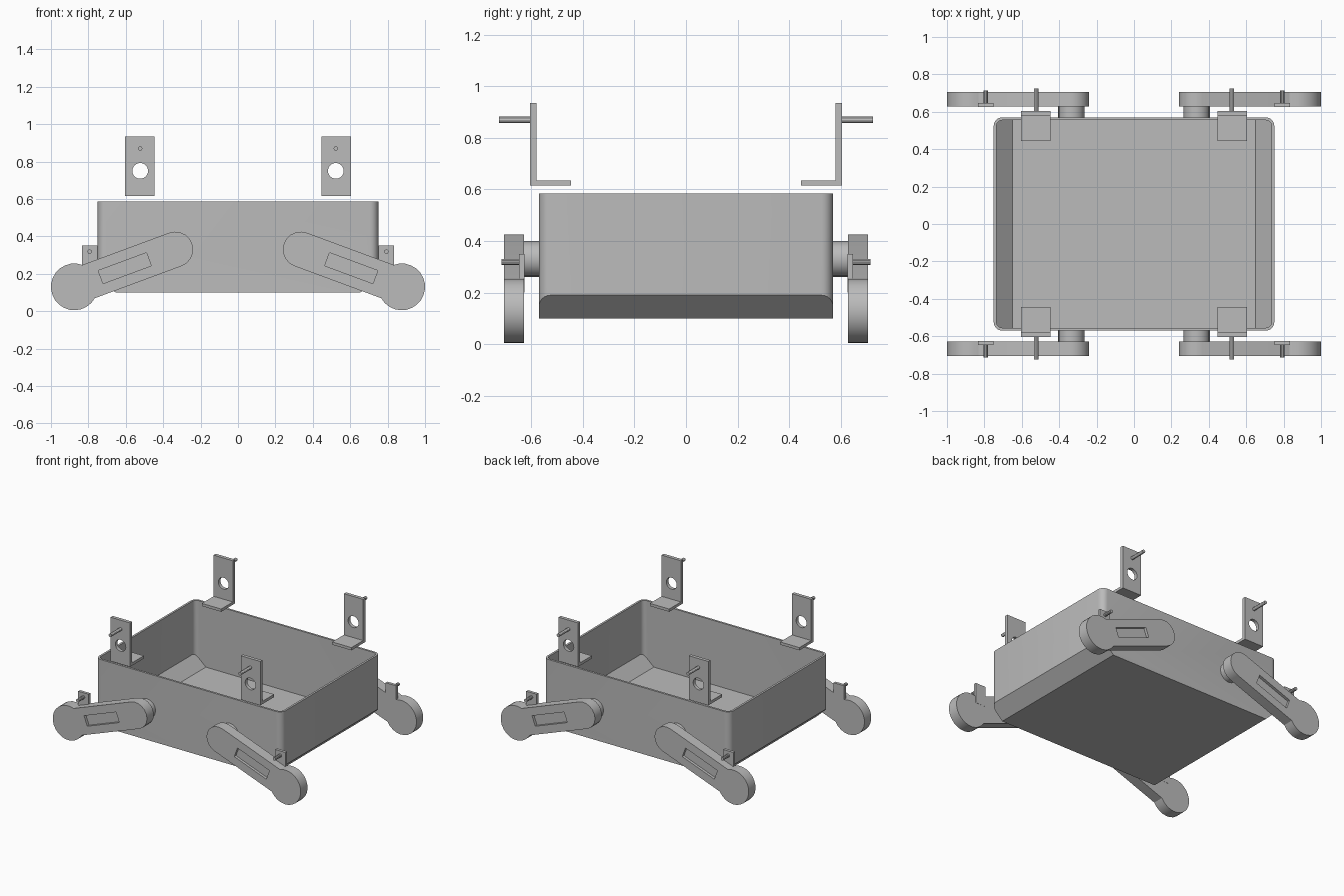
import bpy, bmesh, math
from mathutils import Vector

cube = bpy.data.objects.get("Cube")
if cube:
    bpy.data.objects.remove(cube, do_unlink=True)

grey = bpy.data.materials.new("plain_grey")
grey.use_nodes = True
COLOUR = (0.5, 0.5, 0.5, 1)
grey.diffuse_color = COLOUR
grey.node_tree.nodes["Principled BSDF"].inputs["Base Color"].default_value = COLOUR


def finish(name, bm):
    bmesh.ops.recalc_face_normals(bm, faces=bm.faces[:])
    mesh = bpy.data.meshes.new(name)
    bm.to_mesh(mesh)
    bm.free()
    mesh.materials.append(grey)
    obj = bpy.data.objects.new(name, mesh)
    bpy.context.collection.objects.link(obj)
    return obj


def smooth(obj, angle=30):
    bpy.ops.object.select_all(action='DESELECT')
    obj.select_set(True)
    bpy.context.view_layer.objects.active = obj
    bpy.ops.object.shade_smooth_by_angle(angle=math.radians(angle))


def extruded(points, offset):
    bm = bmesh.new()
    face = bm.faces.new([bm.verts.new(p) for p in points])
    ext = bmesh.ops.extrude_face_region(bm, geom=[face])
    verts = [g for g in ext["geom"] if isinstance(g, bmesh.types.BMVert)]
    bmesh.ops.translate(bm, verts=verts, vec=offset)
    return bm


def prism(name, outline, y0, y1, sx, sy):
    """Extrude an x-z outline along y, mirrored into one corner."""
    pts = [(sx * x, sy * y0, z) for x, z in outline]
    return finish(name, extruded(pts, (0, sy * (y1 - y0), 0)))


def arc(cx, cz, r, start, end, n):
    steps = [math.radians(start + (end - start) * i / n) for i in range(n + 1)]
    return [(cx + r * math.cos(a), cz + r * math.sin(a)) for a in steps]


def circle(cx, cz, r, n):
    return arc(cx, cz, r, 0, 360, n)[:-1]


def rect(x0, x1, z0, z1):
    return [(x0, z0), (x1, z0), (x1, z1), (x0, z1)]


def cut(obj, cutter):
    mod = obj.modifiers.new("cut", 'BOOLEAN')
    mod.operation = 'DIFFERENCE'
    mod.solver = 'EXACT'
    mod.object = cutter
    bpy.context.view_layer.objects.active = obj
    bpy.ops.object.modifier_apply(modifier=mod.name)
    bpy.data.objects.remove(cutter, do_unlink=True)


# Open tray with rounded corners and sloped lower ends
W, D, R, LOW, TOP = 0.75, 0.57, 0.045, 0.10, 0.585
outline = []
for cx, cy, a in ((1, 1, 0), (-1, 1, 90), (-1, -1, 180), (1, -1, 270)):
    outline += arc(cx * (W - R), cy * (D - R), R, a, a + 90, 6)
bm = extruded([(x, y, LOW) for x, y in outline], (0, 0, TOP - LOW))
for s in (-1, 1):
    res = bmesh.ops.bisect_plane(
        bm, geom=bm.verts[:] + bm.edges[:] + bm.faces[:], dist=1e-5,
        plane_co=(s * W, 0, 0.19), plane_no=Vector((s * 0.09, 0, -0.095)).normalized(),
        clear_outer=True)
    rim = [g for g in res["geom_cut"] if isinstance(g, bmesh.types.BMEdge)]
    bmesh.ops.holes_fill(bm, edges=rim, sides=0)
bmesh.ops.recalc_face_normals(bm, faces=bm.faces[:])
lid = [f for f in bm.faces if f.normal.z > 0.9]
bmesh.ops.delete(bm, geom=lid, context='FACES_ONLY')
tray = finish("tray", bm)
wall = tray.modifiers.new("wall", 'SOLIDIFY')
wall.thickness = 0.015
wall.offset = -1
wall.use_even_offset = True
bpy.context.view_layer.objects.active = tray
bpy.ops.object.modifier_apply(modifier=wall.name)
smooth(tray)

# Leg geometry, in a frame running from foot disc to hub
FOOT, HUB = Vector((0.875, 0.13)), Vector((0.335, 0.33))
along = (HUB - FOOT).normalized()
across = Vector((along.y, -along.x))
length = (HUB - FOOT).length
FOOT_R, ARM_R = 0.125, 0.095
join = math.degrees(math.asin(ARM_R / FOOT_R))


def tilted(points):
    return [tuple(FOOT + along * u + across * v) for u, v in points]


leg_outline = tilted(arc(0, 0, FOOT_R, join, 360 - join, 18)
                     + arc(length, 0, ARM_R, -90, 90, 10))
slot_outline = tilted(rect(0.15, 0.425, -0.037, 0.037))

for sx, side in ((1, "left"), (-1, "right")):
    for sy, end in ((-1, "front"), (1, "back")):
        tag = f"{end}_{side}_"

        # Leg with recessed slot, and the hub holding it to the tray
        leg = prism(tag + "leg", leg_outline, 0.627, 0.705, sx, sy)
        cut(leg, prism("slot_cutter", slot_outline, 0.685, 0.75, sx, sy))
        smooth(leg)
        hub = prism(tag + "hub", circle(*HUB, 0.07, 16), 0.565, 0.63, sx, sy)
        smooth(hub)

        # Small tab and pin above the foot
        prism(tag + "tab", rect(0.752, 0.835, 0.2, 0.35), 0.626, 0.647, sx, sy)
        smooth(prism(tag + "tab_pin", circle(0.793, 0.318, 0.012, 10), 0.64, 0.715, sx, sy))

        # Angle bracket with round hole and pin
        plate = prism(tag + "bracket_plate", rect(0.447, 0.603, 0.615, 0.935),
                      0.58, 0.605, sx, sy)
        cut(plate, prism("hole_cutter", circle(0.523, 0.75, 0.042, 24), 0.5, 0.7, sx, sy))
        smooth(plate)
        prism(tag + "bracket_foot", rect(0.447, 0.603, 0.615, 0.635), 0.445, 0.58, sx, sy)
        smooth(prism(tag + "bracket_pin", circle(0.523, 0.87, 0.012, 12), 0.58, 0.725, sx, sy))
